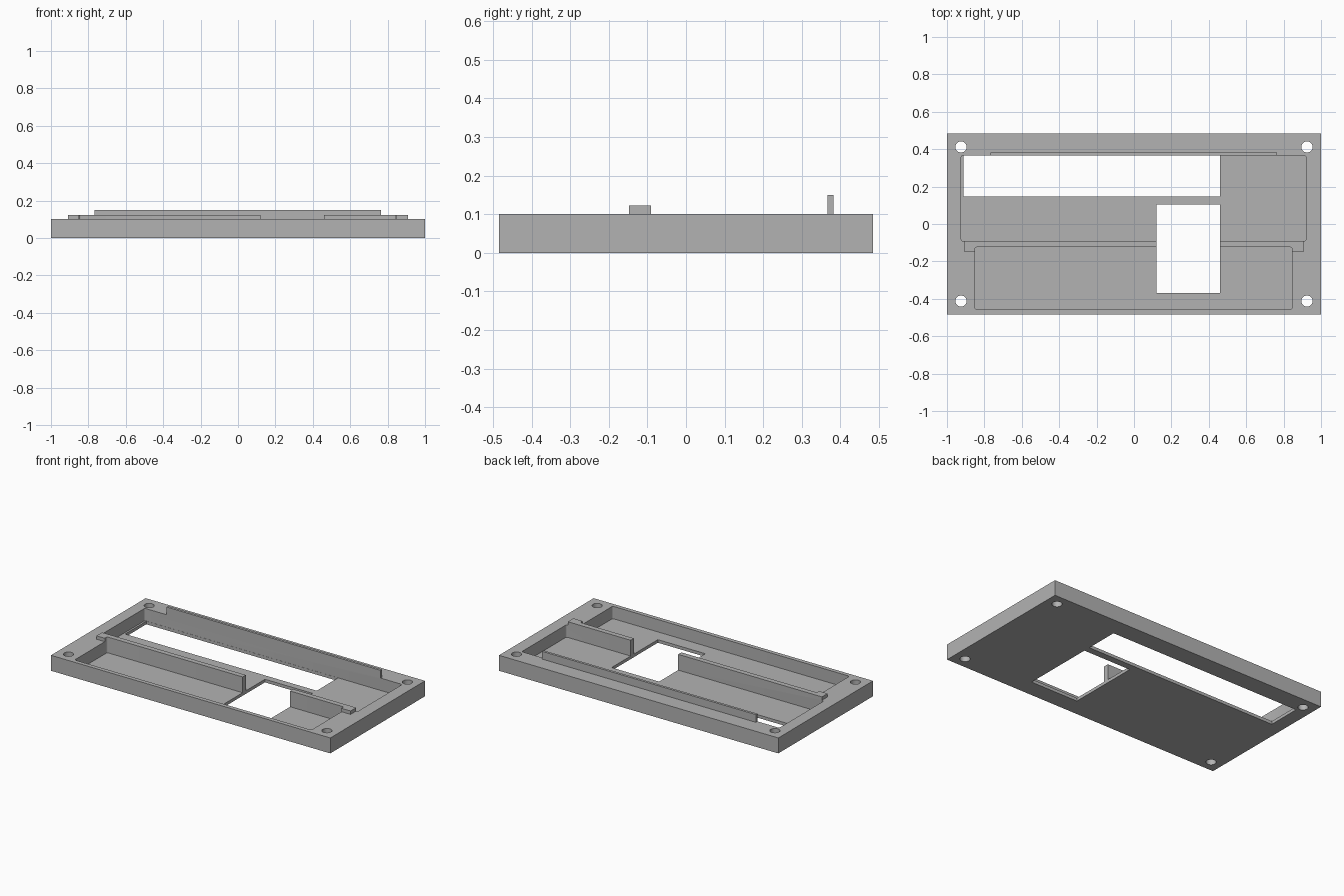
import bpy, bmesh, math

cube = bpy.data.objects.get("Cube")
if cube:
    bpy.data.objects.remove(cube, do_unlink=True)

grey = bpy.data.materials.new("plain grey")
grey.use_nodes = True
colour = (0.45, 0.45, 0.45, 1)
grey.diffuse_color = colour
grey.node_tree.nodes["Principled BSDF"].inputs["Base Color"].default_value = colour


def add_object(name, bm):
    mesh = bpy.data.meshes.new(name)
    bm.to_mesh(mesh)
    bm.free()
    mesh.materials.append(grey)
    obj = bpy.data.objects.new(name, mesh)
    bpy.context.collection.objects.link(obj)
    return obj


def box(name, x, y, z, radius=0):
    """Box from (min, max) ranges, with optional rounded upright edges."""
    bm = bmesh.new()
    bmesh.ops.create_cube(bm, size=1)
    for v in bm.verts:
        v.co = [lo + (c + 0.5) * (hi - lo) for c, (lo, hi) in zip(v.co, (x, y, z))]
    if radius:
        upright = [e for e in bm.edges if abs(e.verts[0].co.z - e.verts[1].co.z) > 0.01]
        bmesh.ops.bevel(bm, geom=upright, offset=radius, segments=3,
                        profile=0.5, affect='EDGES')
    return add_object(name, bm)


def post(name, x, y, radius):
    bm = bmesh.new()
    bmesh.ops.create_cone(bm, cap_ends=True, segments=32, radius1=radius,
                          radius2=radius, depth=1)
    bmesh.ops.translate(bm, verts=bm.verts, vec=(x, y, 0))
    return add_object(name, bm)


def combine(target, tool, operation):
    """Apply a boolean and discard the tool."""
    tool.hide_render = True
    mod = target.modifiers.new(tool.name, 'BOOLEAN')
    mod.operation, mod.solver, mod.object = operation, 'EXACT', tool
    bpy.context.view_layer.objects.active = target
    bpy.ops.object.modifier_apply(modifier=mod.name)
    bpy.data.objects.remove(tool, do_unlink=True)


FLOOR, TOP = 0.02, 0.1
cut_z = (FLOOR, 0.5)
through = (-0.5, 0.5)

# Solid slab with the raised divider and back rail
tray = box("mounting_tray", (-1, 1), (-0.484, 0.484), (0, TOP))
combine(tray, box("divider", (-0.91, 0.91), (-0.148, -0.08), (0.05, 0.122)), 'UNION')
combine(tray, box("back_rail", (-0.768, 0.765), (0.35, 0.382), (0.05, 0.15)), 'UNION')

# Two pockets, leaving the divider wall between them
combine(tray, box("back_pocket", (-0.924, 0.92), (-0.091, 0.366), cut_z, 0.01), 'DIFFERENCE')
combine(tray, box("front_pocket", (-0.85, 0.845), (-0.457, -0.124), cut_z, 0.01), 'DIFFERENCE')

# Openings through the floor
combine(tray, box("long_slot", (-0.912, 0.46), (0.148, 0.365), through), 'DIFFERENCE')
combine(tray, box("window", (0.12, 0.46), (-0.369, 0.104), through), 'DIFFERENCE')

# Corner screw holes
for sx in (-1, 1):
    for sy in (-1, 1):
        combine(tray, post("screw_hole", sx * 0.925, sy * 0.412, 0.03), 'DIFFERENCE')

tray.select_set(True)
bpy.context.view_layer.objects.active = tray
bpy.ops.object.shade_smooth_by_angle(angle=math.radians(35))
